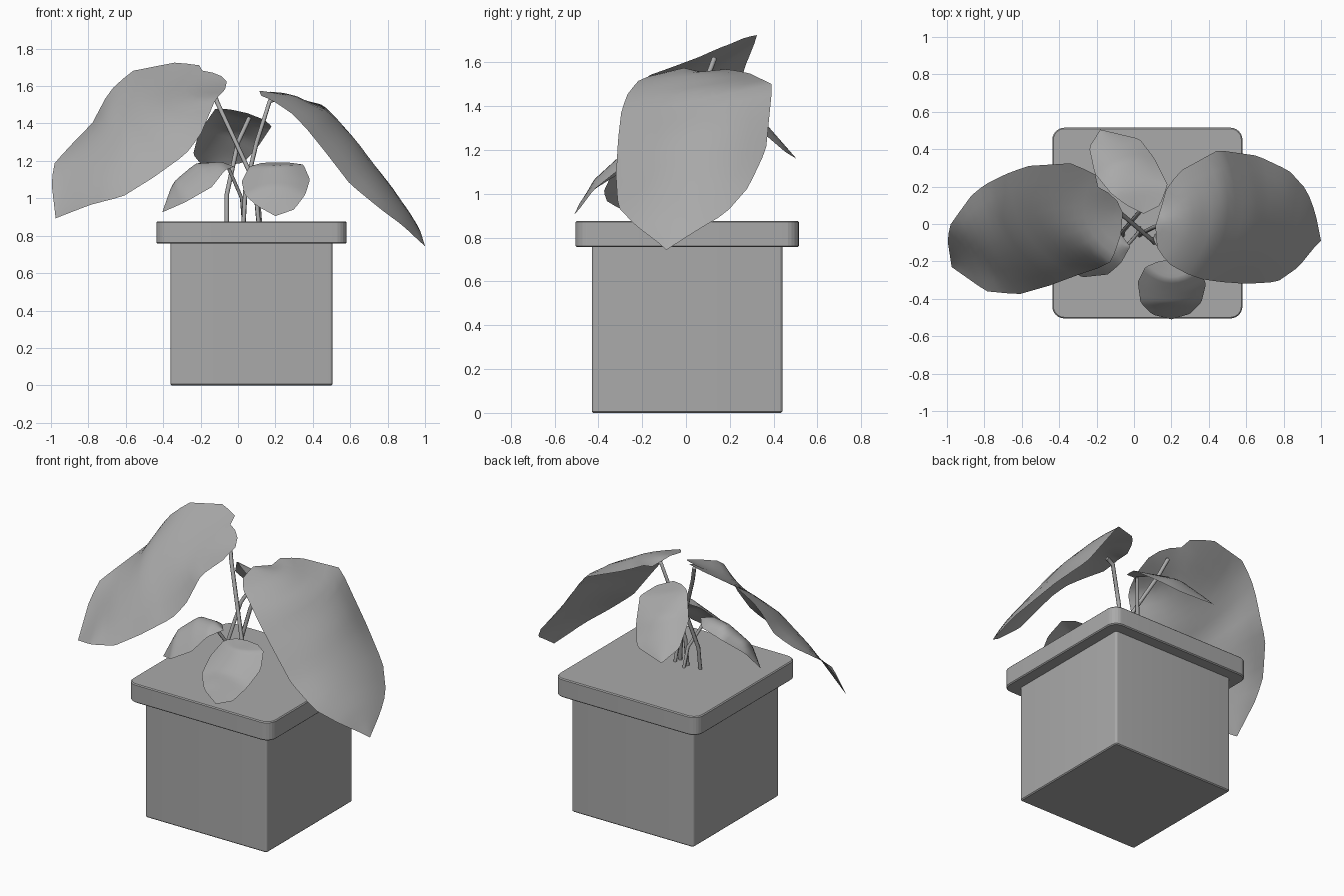
import bpy
import bmesh
from mathutils import Vector

default = bpy.data.objects.get("Cube")
if default:
    bpy.data.objects.remove(default, do_unlink=True)

# One plain grey for the whole model
GREY = (0.4, 0.4, 0.4, 1)
grey = bpy.data.materials.new("plain_grey")
grey.use_nodes = True
grey.diffuse_color = GREY
grey.node_tree.nodes["Principled BSDF"].inputs["Base Color"].default_value = GREY


def add_object(name, bm):
    mesh = bpy.data.meshes.new(name)
    bm.to_mesh(mesh)
    bm.free()
    mesh.materials.append(grey)
    obj = bpy.data.objects.new(name, mesh)
    bpy.context.collection.objects.link(obj)
    return obj


def rounded_box(name, low, high, corner, edge):
    """Box with rounded upright corners and a fine bevel on its rims."""
    low, high = Vector(low), Vector(high)
    bm = bmesh.new()
    bmesh.ops.create_cube(bm, size=1)
    for v in bm.verts:
        v.co = (low + high) / 2 + v.co * (high - low)
    upright = [e for e in bm.edges
               if abs(e.verts[0].co.z - e.verts[1].co.z) > edge]
    bmesh.ops.bevel(bm, geom=upright, offset=corner, segments=6,
                    profile=0.5, affect='EDGES')
    bm.normal_update()
    rims = [e for e in bm.edges
            if len({abs(f.normal.z) > 0.9 for f in e.link_faces}) == 2]
    bmesh.ops.bevel(bm, geom=rims, offset=edge, segments=1, affect='EDGES')
    obj = add_object(name, bm)
    bpy.ops.object.select_all(action='DESELECT')
    bpy.context.view_layer.objects.active = obj
    obj.select_set(True)
    bpy.ops.object.shade_smooth_by_angle(angle=0.2)


def along(points, t):
    """Point at fraction t of a polyline's length."""
    points = [Vector(p) for p in points]
    lengths = [(b - a).length for a, b in zip(points, points[1:])]
    left = t * sum(lengths)
    for a, b, size in zip(points, points[1:], lengths):
        if left <= size:
            return a.lerp(b, left / size)
        left -= size
    return points[-1]


def leaf(name, base, tip, side_a, rib, side_b, rows=24, columns=8):
    """Thin arched blade spanned between two edges and a midrib."""
    bm = bmesh.new()
    grid = []
    for i in range(rows + 1):
        a, m, b = (along([base, *path, tip], i / rows)
                   for path in (side_a, rib, side_b))
        row = []
        for j in range(columns + 1):
            u = j / columns
            row.append(bm.verts.new(a * (1 - u) * (1 - 2 * u)
                                    + m * 4 * u * (1 - u)
                                    + b * u * (2 * u - 1)))
        grid.append(row)
    for r, s in zip(grid, grid[1:]):
        for j in range(columns):
            bm.faces.new((r[j], r[j + 1], s[j + 1], s[j]))
    bmesh.ops.remove_doubles(bm, verts=bm.verts, dist=0.001)
    bm.normal_update()
    if sum(f.normal.z for f in bm.faces) < 0:
        bmesh.ops.reverse_faces(bm, faces=bm.faces)
    for f in bm.faces:
        f.smooth = True
    add_object(name, bm)


def stem(name, points, radius=0.012):
    """Slim tube through a few points."""
    curve = bpy.data.curves.new(name, 'CURVE')
    curve.dimensions = '3D'
    curve.bevel_depth = radius
    curve.bevel_resolution = 1
    curve.use_fill_caps = True
    spline = curve.splines.new('POLY')
    spline.points.add(len(points) - 1)
    for p, co in zip(spline.points, points):
        p.co = (*co, 1)
    curve.materials.append(grey)
    obj = bpy.data.objects.new(name, curve)
    bpy.context.collection.objects.link(obj)


# Pot
rounded_box("pot_body", (-0.36, -0.43, 0), (0.505, 0.44, 0.77), 0.015, 0.006)
rounded_box("pot_rim", (-0.437, -0.505, 0.757), (0.58, 0.515, 0.877), 0.065, 0.006)

# Large leaves
leaf("large_left_leaf", (0.115, -0.01, 1.575), (1, -0.09, 0.744),
     [(0.16, 0.14, 1.54), (0.17, 0.18, 1.57), (0.24, 0.28, 1.555),
      (0.45, 0.395, 1.5), (0.66, 0.365, 1.2), (0.83, 0.285, 1.03),
      (0.925, 0.18, 0.91), (0.97, 0.06, 0.84)],
     [(0.3, 0.04, 1.55), (0.46, 0.04, 1.465), (0.63, 0.03, 1.295),
      (0.8, -0.01, 1.065), (0.91, -0.05, 0.91)],
     [(0.12, -0.12, 1.55), (0.18, -0.21, 1.525), (0.28, -0.265, 1.46),
      (0.36, -0.295, 1.38), (0.465, -0.31, 1.25), (0.6, -0.32, 1.075),
      (0.765, -0.31, 0.94), (0.88, -0.23, 0.855), (0.96, -0.13, 0.78)])
leaf("large_right_leaf", (-0.06, 0.06, 1.625), (-0.975, -0.23, 0.893),
     [(-0.107, 0.16, 1.67), (-0.19, 0.18, 1.675), (-0.2, 0.26, 1.71),
      (-0.33, 0.325, 1.727), (-0.57, 0.31, 1.68), (-0.69, 0.265, 1.57),
      (-0.78, 0.22, 1.4), (-0.86, 0.165, 1.32), (-0.98, 0, 1.19),
      (-0.998, -0.08, 1.09)],
     [(-0.25, 0.04, 1.58), (-0.45, 0, 1.495), (-0.62, -0.07, 1.38), (-0.8, -0.13, 1.185)],
     [(-0.07, -0.06, 1.58), (-0.12, -0.2, 1.53), (-0.2, -0.24, 1.34),
      (-0.28, -0.265, 1.235), (-0.454, -0.33, 1.11), (-0.615, -0.376, 1.01),
      (-0.79, -0.36, 0.965)])

# Small leaves
leaf("small_front_leaf", (0.2, -0.19, 1.19), (0.2, -0.51, 0.905),
     [(0.28, -0.2, 1.19), (0.35, -0.24, 1.18), (0.385, -0.32, 1.1),
      (0.36, -0.42, 1.02), (0.3, -0.48, 0.94)],
     [(0.2, -0.3, 1.175), (0.2, -0.42, 1.065)],
     [(0.13, -0.2, 1.19), (0.06, -0.23, 1.17), (0.02, -0.31, 1.09),
      (0.035, -0.42, 1.02), (0.1, -0.485, 0.96)])
leaf("small_right_leaf", (-0.02, -0.12, 1.17), (-0.405, -0.18, 0.925),
     [(-0.09, -0.03, 1.16), (-0.24, -0.01, 1.13), (-0.36, -0.09, 1.04)],
     [(-0.09, -0.11, 1.195), (-0.214, -0.11, 1.185), (-0.33, -0.15, 1.09)],
     [(-0.07, -0.21, 1.15), (-0.14, -0.27, 1.06), (-0.28, -0.285, 0.98)])
leaf("small_back_leaf", (0.05, 0.055, 1.455), (-0.18, 0.505, 1.16),
     [(0.14, 0.1, 1.42), (0.18, 0.21, 1.385), (0.11, 0.35, 1.28), (0.03, 0.455, 1.19)],
     [(0.02, 0.19, 1.43), (-0.06, 0.33, 1.36)],
     [(-0.04, 0.1, 1.475), (-0.12, 0.16, 1.48), (-0.21, 0.27, 1.35), (-0.24, 0.41, 1.235)])

# Stems
stem("large_left_stem", [(0.03, -0.06, 0.87), (0.04, -0.05, 1.05),
                         (0.1, -0.02, 1.3), (0.17, 0.01, 1.52), (0.22, 0.02, 1.535)])
stem("large_right_stem", [(0.11, -0.1, 0.87), (0.09, -0.08, 1.08),
                          (-0.11, 0.09, 1.51), (-0.15, 0.13, 1.62)])
stem("small_back_stem", [(-0.06, -0.06, 0.87), (-0.06, -0.04, 1.02),
                         (0, 0.03, 1.3), (0.06, 0.1, 1.43)])
stem("small_right_stem", [(0.03, -0.02, 0.87), (0.02, -0.05, 1.0), (-0.05, -0.13, 1.16)], 0.01)
stem("small_front_stem", [(0.12, -0.06, 0.87), (0.11, -0.08, 1.0),
                          (0.14, -0.13, 1.12), (0.2, -0.21, 1.17)], 0.01)
